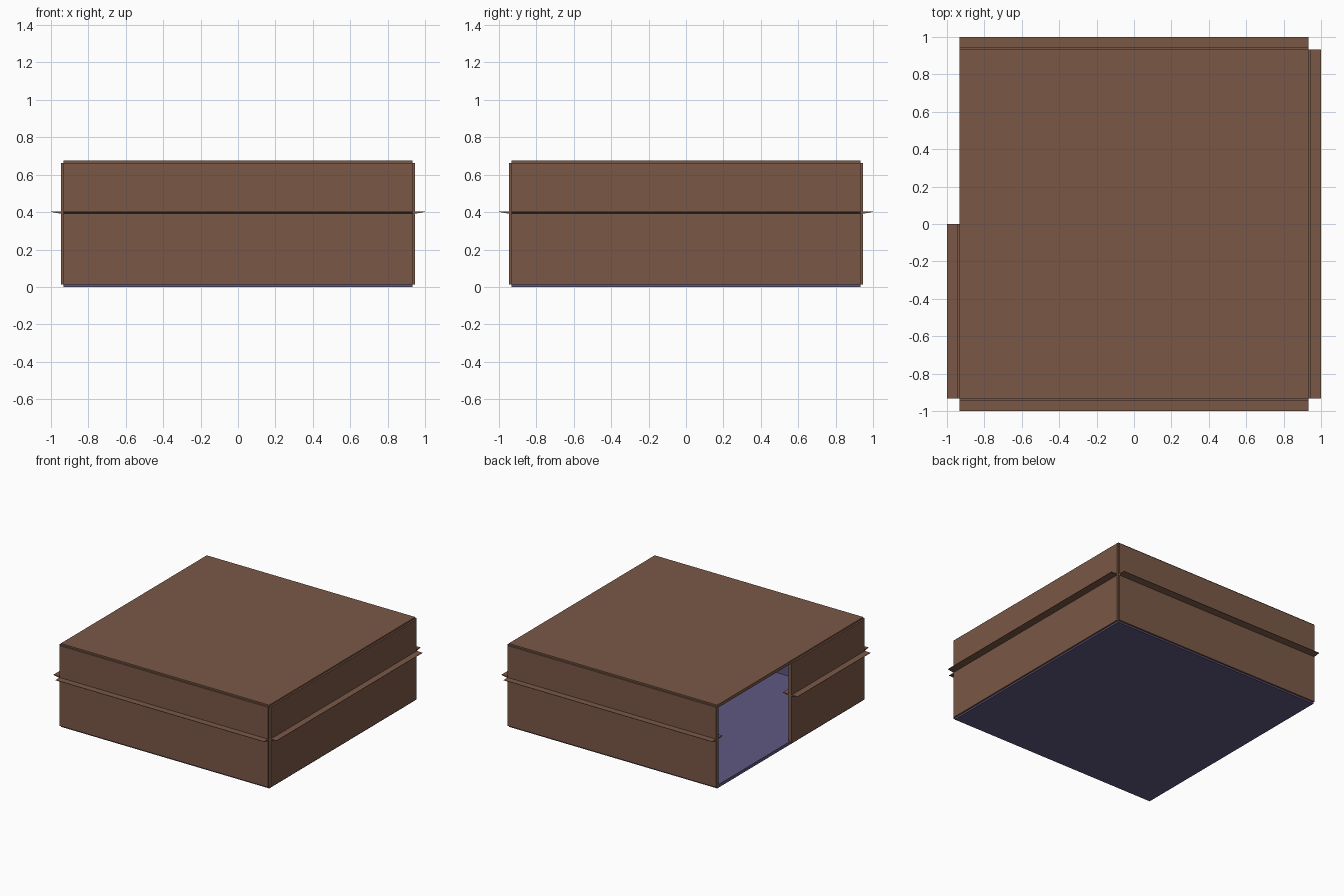
import bpy, bmesh, math
from mathutils import Matrix

if "Cube" in bpy.data.objects:
    bpy.data.objects.remove(bpy.data.objects["Cube"])

H = 0.934          # panel centre lines
T = 0.0135         # half panel thickness
Z0, Z1 = 0.0125, 0.6625


def material(name, col):
    m = bpy.data.materials.new(name)
    m.diffuse_color = col
    m.use_nodes = True
    m.node_tree.nodes["Principled BSDF"].inputs["Base Color"].default_value = m.diffuse_color
    return m


brown = material("brown_panel", (0.195, 0.098, 0.061, 1))
purple = material("purple_lining", (0.115, 0.098, 0.216, 1))


def finish(bm, name, is_lining):
    # brown is slot 0, purple lining is slot 1
    bmesh.ops.recalc_face_normals(bm, faces=bm.faces[:])
    for f in bm.faces:
        f.material_index = 1 if is_lining(f) else 0
    me = bpy.data.meshes.new(name)
    bm.to_mesh(me)
    bm.free()
    me.materials.append(brown)
    me.materials.append(purple)
    ob = bpy.data.objects.new(name, me)
    bpy.context.collection.objects.link(ob)
    return ob


def slab(name, z, is_lining):
    bm = bmesh.new()
    bmesh.ops.create_cube(bm, size=1)
    bmesh.ops.scale(bm, vec=(2 * H, 2 * H, 0.025), verts=bm.verts)
    bmesh.ops.translate(bm, vec=(0, 0, z), verts=bm.verts)
    return finish(bm, name, is_lining)


# wall cross-section: (distance from centre line, height), ledge at mid height
HALF = [(T, Z0), (T, 0.392), (0.066, 0.401), (0.066, 0.404), (T, 0.404), (T, Z1)]
PROFILE = HALF + [(-d, z) for d, z in reversed(HALF)]


def wall(name, angle, a, b):
    # modelled as the front wall (outward is -y), then turned into place
    bm = bmesh.new()
    f = bm.faces.new([bm.verts.new((a, -H - d, z)) for d, z in PROFILE])
    ext = bmesh.ops.extrude_face_region(bm, geom=[f])["geom"]
    bmesh.ops.translate(bm, vec=(b - a, 0, 0),
                        verts=[e for e in ext if isinstance(e, bmesh.types.BMVert)])
    ob = finish(bm, name, lambda f: f.normal.y > 0.9
                and abs(f.calc_center_median().y + H - T) < 0.002)
    ob.data.transform(Matrix.Rotation(math.radians(angle), 4, 'Z'))
    return ob


# floor and roof
slab("floor", Z0, lambda f: True)
slab("roof", Z1, lambda f: f.normal.z < -0.5)

# three full walls and a half wall that leaves the opening on the left
wall("front_wall", 0, -H, H)
wall("right_wall", 90, -H, H)
wall("back_wall", 180, -H, H)
wall("left_half_wall", 270, 0, H)
